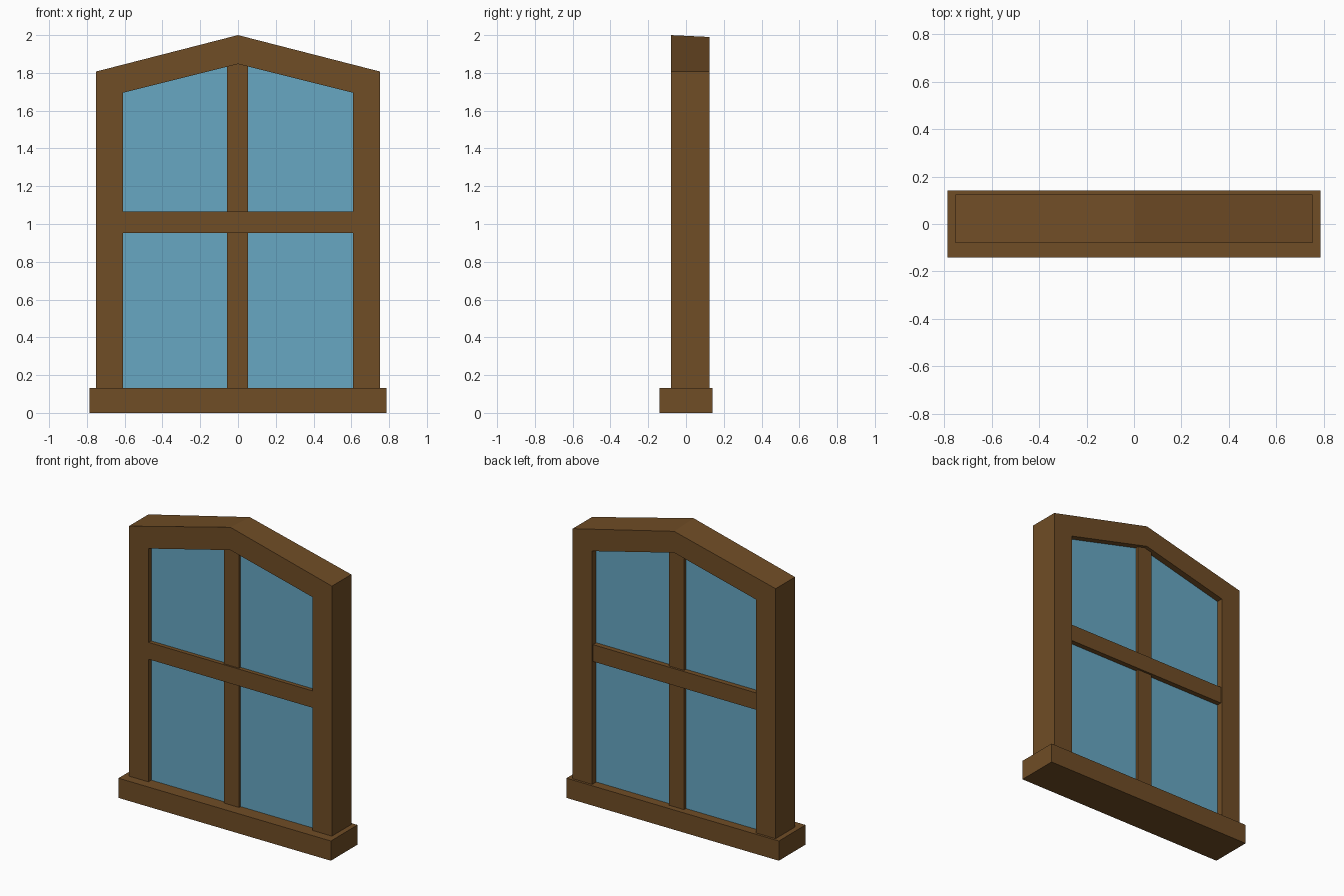
import bpy, bmesh

if "Cube" in bpy.data.objects:
    bpy.data.objects.remove(bpy.data.objects["Cube"])


def material(name, rgb):
    m = bpy.data.materials.new(name)
    m.diffuse_color = (*rgb, 1.0)
    m.use_nodes = True
    m.node_tree.nodes["Principled BSDF"].inputs["Base Color"].default_value = m.diffuse_color
    return m


WOOD = material("brown wood", (0.162, 0.074, 0.019))
GLASS = material("blue glass", (0.135, 0.39, 0.545))


def finish(name, bm, mat):
    bmesh.ops.recalc_face_normals(bm, faces=bm.faces)
    mesh = bpy.data.meshes.new(name)
    bm.to_mesh(mesh)
    bm.free()
    mesh.materials.append(mat)
    obj = bpy.data.objects.new(name, mesh)
    bpy.context.collection.objects.link(obj)
    return obj


def slab(name, profile, y0, y1, mat):
    """Extrude a convex x-z outline from y0 to y1."""
    bm = bmesh.new()
    front = [bm.verts.new((x, y0, z)) for x, z in profile]
    back = [bm.verts.new((x, y1, z)) for x, z in profile]
    bm.faces.new(front)
    bm.faces.new(back[::-1])
    n = len(profile)
    for i in range(n):
        j = (i + 1) % n
        bm.faces.new((front[i], back[i], back[j], front[j]))
    return finish(name, bm, mat)


def box(name, x0, x1, y0, y1, z0, z1, mat):
    return slab(name, [(x0, z0), (x1, z0), (x1, z1), (x0, z1)], y0, y1, mat)


def arch(w, base, shoulder, peak):
    """Open gabled outline running from left foot to right foot."""
    return [(-w, base), (-w, shoulder), (0, peak), (w, shoulder), (w, base)]


# Outer frame: one bent strip, back of the peak slightly lower
outer = arch(0.752, 0.12, 1.807, 2.0)
inner = arch(0.608, 0.12, 1.695, 1.847)
bm = bmesh.new()
rings = []
for (ox, oz), (ix, iz) in zip(outer, inner):
    drop = 0.01 if ox == 0 else 0.0
    rings.append([bm.verts.new(p) for p in (
        (ox, -0.08, oz), (ox, 0.125, oz - drop), (ix, 0.125, iz), (ix, -0.08, iz))])
for a, b in zip(rings, rings[1:]):
    for i in range(4):
        j = (i + 1) % 4
        bm.faces.new((a[i], a[j], b[j], b[i]))
bm.faces.new(rings[0])
bm.faces.new(rings[-1][::-1])
finish("window_frame", bm, WOOD)

# Sill
box("sill", -0.787, 0.787, -0.141, 0.141, 0.0, 0.132, WOOD)

# Glass pane, tucked slightly into the frame
slab("glass", arch(0.612, 0.125, 1.698, 1.85), -0.05, 0.082, GLASS)

# Crossing glazing bars
box("vertical_bar", -0.057, 0.054, -0.066, 0.102, 0.125, 1.86, WOOD)
box("horizontal_bar", -0.612, 0.612, -0.077, 0.116, 0.952, 1.065, WOOD)
